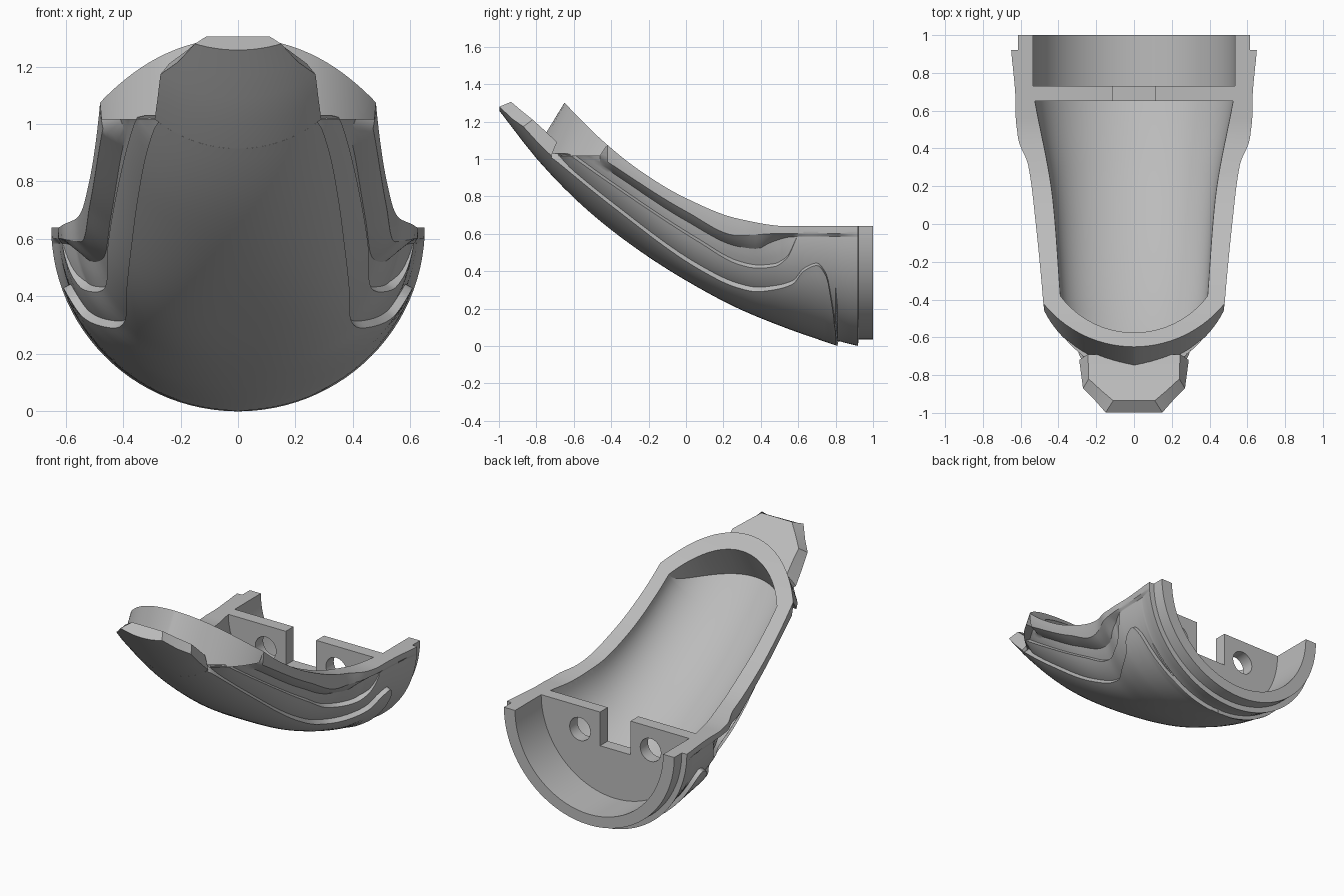
import bpy, bmesh
from math import sin, cos, acos, pi, sqrt

cube = bpy.data.objects.get("Cube")
if cube:
    bpy.data.objects.remove(cube, do_unlink=True)

grey = bpy.data.materials.new("plain grey")
grey.use_nodes = True
grey.diffuse_color = (0.5, 0.5, 0.5, 1)
grey.node_tree.nodes["Principled BSDF"].inputs["Base Color"].default_value = (0.5, 0.5, 0.5, 1)


def curve(*pts):
    """Smooth monotone interpolation through (y, value) points."""
    n = len(pts)
    sec = [(pts[i + 1][1] - pts[i][1]) / (pts[i + 1][0] - pts[i][0]) for i in range(n - 1)]
    mid = [2 * a * b / (a + b) if a * b > 0 else 0 for a, b in zip(sec, sec[1:])]
    tan = [sec[0]] + mid + [sec[-1]]

    def value(y):
        if y <= pts[0][0]:
            return pts[0][1]
        for i in range(n - 1):
            if y <= pts[i + 1][0]:
                h = pts[i + 1][0] - pts[i][0]
                t = (y - pts[i][0]) / h
                return (pts[i][1] * (1 + 2 * t) * (1 - t) ** 2 + h * tan[i] * t * (1 - t) ** 2
                        + pts[i + 1][1] * t * t * (3 - 2 * t) + h * tan[i + 1] * t * t * (t - 1))
        return pts[-1][1]
    return value


def loft(name, rings):
    """Closed solid through matching rings of points."""
    bm = bmesh.new()
    rows = [[bm.verts.new(p) for p in ring] for ring in rings]
    n = len(rows[0])
    for a, b in zip(rows, rows[1:]):
        for i in range(n):
            j = (i + 1) % n
            bm.faces.new((a[i], a[j], b[j], b[i]))
    bm.faces.new(rows[0])
    bm.faces.new(rows[-1])
    bmesh.ops.recalc_face_normals(bm, faces=bm.faces)
    mesh = bpy.data.meshes.new(name)
    bm.to_mesh(mesh)
    bm.free()
    ob = bpy.data.objects.new(name, mesh)
    bpy.context.collection.objects.link(ob)
    mesh.materials.append(grey)
    return ob


def spread(a, b, n):
    return [a + (b - a) * i / n for i in range(n + 1)]


def arc_y(x, half, back, sag):
    """Circular arc in plan, bulging forward by sag from y = back."""
    r = (half * half + sag * sag) / (2 * sag)
    return back - sag + r - sqrt(r * r - x * x)


# Long profiles: keel line, rim line, half width and section fullness
bottom = curve((-1, 1.26), (-.78, .98), (-.52, .72), (-.25, .51), (0, .35), (.28, .2), (.55, .09), (.81, 0))
rim = curve((-1, 1.66), (-.65, 1.3), (-.46, 1.11), (-.25, .94), (0, .79), (.28, .68), (.55, .64), (1, .64))
width = curve((-.7, .46), (-.42, .48), (0, .52), (.31, .56), (.46, .62), (.6, .645), (.81, .65))
full = curve((-.72, 1), (-.4, .95), (.07, .66), (.28, .74), (.5, .88), (.75, 1))
# Heights of the trim lines on the flanks
keel_edge = curve((-.72, 1.01), (-.4, .75), (.07, .41), (.28, .31), (.38, .29), (.47, .3), (.57, .33),
                  (.63, .4), (.7, .43), (.75, .37), (.78, .22), (.81, 0))
mid_edge = curve((-.66, 1.03), (-.4, .85), (.07, .54), (.28, .42), (.38, .4), (.47, .41), (.54, .46), (.59, .57))
groove_edge = curve((-.6, 1.03), (-.4, .91), (0, .65), (.28, .51), (.38, .5), (.45, .54), (.58, .58), (.7, .45))
lip_edge = curve((-.46, 1.01), (0, .72), (.28, .59), (.45, .6))
# Inset depths of each band
keel_in = curve((.81, 0), (.815, .025), (.82, .025), (.92, 0), (.922, .035), (1, .035))
flank_in = curve((-.72, .07), (-.6, .03), (.5, .03), (.82, .025), (.92, 0), (.922, .035), (1, .035))
extra_in = curve((.5, .03), (.6, 0))
rim_in = curve((-.72, .09), (-.6, .055), (-.46, .055), (-.42, 0), (.4, 0), (.5, .01), (.65, .02), (.82, .01),
               (.92, 0), (.922, .035), (1, .035))
LEDGE = 1.03


def body_ring(y):
    zr, w = rim(y), width(y)
    depth = zr - bottom(y)
    ceiling = zr if y > -.45 else LEDGE

    def angle(z):
        return acos(max(-1, min(1, (zr - z) / depth)))
    top = angle(ceiling)
    a = max(.01, min(angle(keel_edge(y)), top - .08))
    b = max(a + .02, min(angle(mid_edge(y)), top - .06))
    c = max(b + .02, min(angle(groove_edge(y)), top - .04))
    e = max(c + .015, min(angle(lip_edge(y)), top - .015))
    d0, d1 = keel_in(y), flank_in(y)
    d2, d3 = d1 + extra_in(y), rim_in(y)
    rows = [(t, d0) for t in spread(0, a, 16)]
    rows += [(t, d1) for t in spread(a + .006, b, 24)]
    rows += [(t, d2) for t in spread(b + .006, c, 3)]
    rows += [(c + (e - c) * s, d2 + (d3 - d2) * s) for s in spread(0, 1, 4)[1:]]
    rows += [(t, d3) for t in spread(e, top, 3)[1:]]
    half = [((w - d) * sin(t) ** full(y), y, min(ceiling, zr - (depth - d) * cos(t))) for t, d in rows]
    return [(-x, v, z) for x, v, z in reversed(half[1:])] + half


# Main shell, with its lip and stepped rear band
stations = spread(-.72, -.46, 8) + spread(-.42, .46, 30) + spread(.48, .81, 33)
stations += [.815, .82, .87, .92, .922, 1]
body = loft("shell_body", [body_ring(y) for y in stations])

# Hood collar around the front of the opening
rings = []
for k in spread(0, pi / 2, 20):
    xt, xb = max(.004, .48 * cos(k)), max(.004, .475 * cos(k))
    yt, yb = arc_y(xt, .48, -.42, .23), arc_y(xb, .475, -.46, .295)
    zb = 1.015 + .115 * max(0, 1 - xb / .22)
    rings.append([(-xt, yt, rim(yt)), (xt, yt, rim(yt)), (xb, yb, zb), (-xb, yb, zb)])
collar = loft("front_collar", rings)


# Tongue with chamfered edges
def under(x, y):
    return rim(y) - (rim(y) - bottom(y)) * sqrt(1 - (x / width(y)) ** 2)


outline = [(-.72, .29, -.69, .245, 1.09), (-.795, .28, -.77, .24, 1.165), (-.87, .27, -.82, .24, 1.21),
           (-.93, .21, -.88, .175, 1.258), (-.998, .15, -.935, .11, 1.305)]
tongue = loft("front_tongue", [
    [(x, y, under(x, y)) for x in spread(-hw, hw, 16)] + [(tw, ty, tz), (-tw, ty, tz)]
    for y, hw, ty, tw, tz in outline])

# Cutters: undercut main cavity, rear chamber, notch and two bolt holes
inner = curve((-.38, .39), (.13, .43), (.65, .525))
lean_at = curve((-.38, .58), (.3, 0))


def cavity_ring(y0, reach):
    lean, w = lean_at(y0), inner(y0)
    pts = []
    for t in spread(-pi / 2, pi / 2, 28):
        x, y = reach * sin(t), y0
        # Settle each floor point on the leaning front wall
        for step in range(20):
            depth = rim(y) - bottom(y) - .115
            z = rim(y) - depth * sqrt(max(0, 1 - (x / w) ** 2))
            y = y0 + lean * min(0, z - rim(y0))
        pts.append((x, y, z))
    y, z = y0 + lean * .1, rim(y0) + .1
    return pts + [(reach, y, z), (-reach, y, z)]


reaches = [max(.02, .39 * sin(t)) for t in spread(0, pi / 2, 14)]
front = [cavity_ring(arc_y(x, .39, -.38, .195), x) for x in reaches]
cavity = loft("cavity_cutter", front + [cavity_ring(y, inner(y)) for y in spread(-.38, .65, 24)[1:]])


def chamber_ring(y):
    arc = [(.535 * sin(t), y, .64 - .535 * cos(t)) for t in spread(-pi / 2, pi / 2, 40)]
    return arc + [(.535, y, 1), (-.535, y, 1)]


chamber = loft("chamber_cutter", [chamber_ring(.73), chamber_ring(1.1)])
notch = loft("notch_cutter", [[(-.11, y, .42), (.11, y, .42), (.11, y, 1), (-.11, y, 1)] for y in (.6, .78)])
holes = [loft("hole_cutter", [[(s * .255 + .075 * cos(t), y, .49 + .075 * sin(t))
                               for t in spread(0, 2 * pi, 24)[:-1]] for y in (.6, .78)]) for s in (-1, 1)]


def cut(ob, cutters):
    bpy.context.view_layer.objects.active = ob
    for c in cutters:
        mod = ob.modifiers.new("cut", 'BOOLEAN')
        mod.operation = 'DIFFERENCE'
        mod.solver = 'EXACT'
        mod.object = c
        bpy.ops.object.modifier_apply(modifier=mod.name)


cutters = [cavity, chamber, notch] + holes
cut(body, cutters)
cut(collar, [cavity])
for c in cutters:
    bpy.data.objects.remove(c, do_unlink=True)

# Smooth shading with sharp edges kept
bpy.ops.object.select_all(action='DESELECT')
for ob in (body, collar, tongue):
    ob.select_set(True)
bpy.context.view_layer.objects.active = body
bpy.ops.object.shade_smooth_by_angle(angle=.5)
